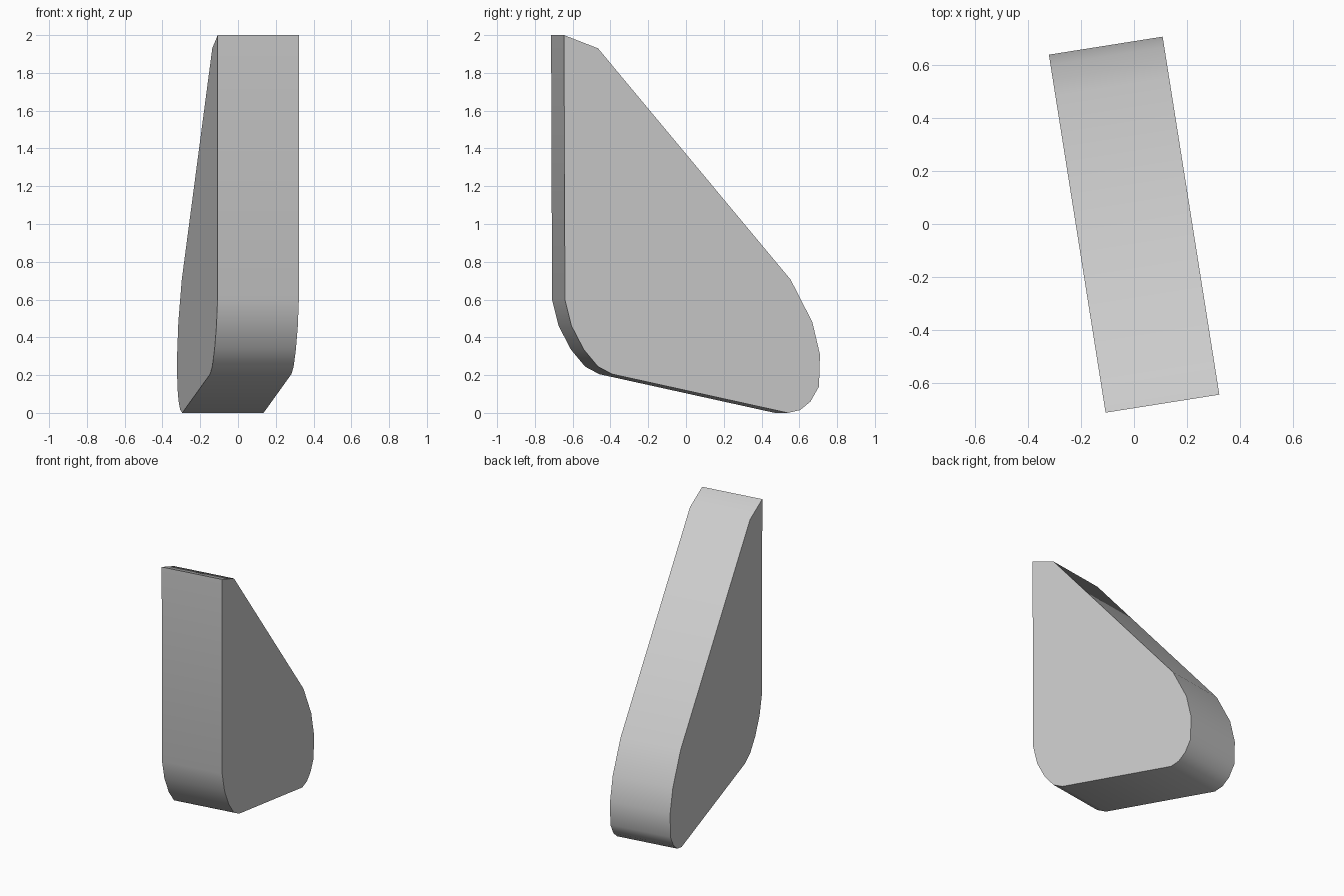
import bpy, bmesh, math

cube = bpy.data.objects.get("Cube")
if cube:
    bpy.data.objects.remove(cube, do_unlink=True)

YAW = math.radians(9.0)
HALF_WIDTH = 0.218

# Side outline (depth, height), counter-clockwise from the top front corner
PROFILE = [(-0.645, 2.0), (-0.64, 0.6), (-0.605, 0.46), (-0.54, 0.335),
           (-0.465, 0.245), (-0.39, 0.205), (0.54, 0.0), (0.605, 0.015),
           (0.66, 0.06), (0.705, 0.14), (0.71, 0.31), (0.67, 0.48),
           (0.555, 0.705), (-0.465, 1.93)]

grey = bpy.data.materials.new("plain grey")
grey.use_nodes = True
colour = (0.6, 0.6, 0.6, 1)
grey.diffuse_color = colour
grey.node_tree.nodes["Principled BSDF"].inputs["Base Color"].default_value = colour

# Rounded wedge: the outline extruded across its width
bm = bmesh.new()
outline = [bm.verts.new((-HALF_WIDTH, (y - 0.035) / math.cos(YAW), z))
           for y, z in PROFILE]
side = bm.faces.new(outline)
extruded = bmesh.ops.extrude_face_region(bm, geom=[side], use_keep_orig=True)
moved = [v for v in extruded["geom"] if isinstance(v, bmesh.types.BMVert)]
bmesh.ops.translate(bm, verts=moved, vec=(2 * HALF_WIDTH, 0, 0))
bmesh.ops.recalc_face_normals(bm, faces=bm.faces)
mesh = bpy.data.meshes.new("rounded_wedge")
bm.to_mesh(mesh)
bm.free()
mesh.materials.append(grey)

wedge = bpy.data.objects.new("rounded_wedge", mesh)
wedge.rotation_euler.z = YAW
bpy.context.collection.objects.link(wedge)

# Smooth the rounded rim, keep the side edges crisp
bpy.context.view_layer.objects.active = wedge
wedge.select_set(True)
bpy.ops.object.shade_smooth_by_angle(angle=math.radians(35))
